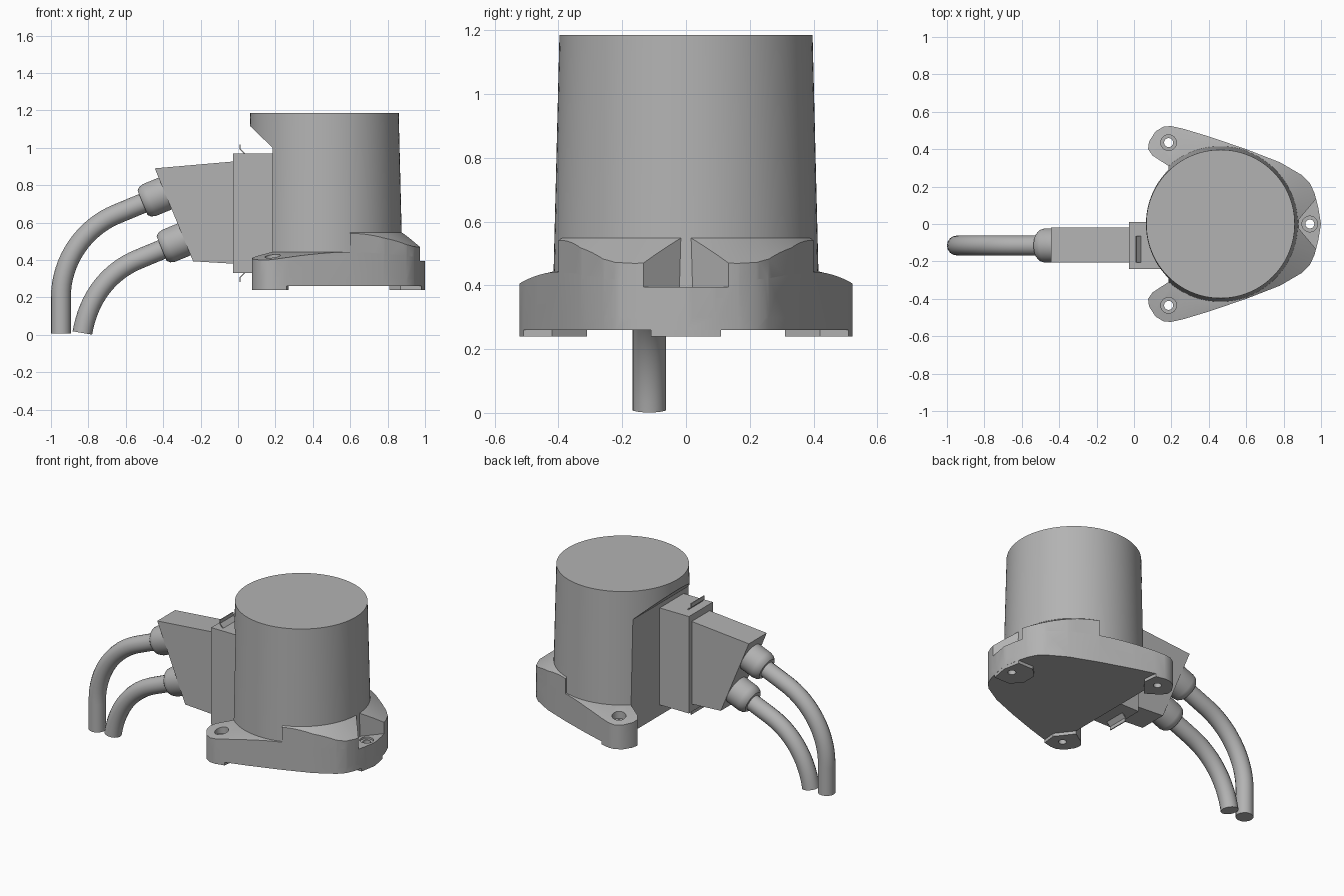
import bpy
import bmesh
import math
from mathutils import Vector

default = bpy.data.objects.get("Cube")
if default:
    bpy.data.objects.remove(default, do_unlink=True)

grey = bpy.data.materials.new("plain grey")
grey.use_nodes = True
grey.diffuse_color = (0.45, 0.45, 0.45, 1)
grey.node_tree.nodes["Principled BSDF"].inputs["Base Color"].default_value = (0.45, 0.45, 0.45, 1)

CENTRE = 0.4625   # drum axis along x
CABLE_Y = -0.115  # middle plane of plug and cables


def link(name, bm):
    bmesh.ops.recalc_face_normals(bm, faces=bm.faces)
    mesh = bpy.data.meshes.new(name)
    bm.to_mesh(mesh)
    bm.free()
    obj = bpy.data.objects.new(name, mesh)
    bpy.context.collection.objects.link(obj)
    return obj


def prism(name, points, lo, hi, side=False):
    """Extrude an outline along z, or an x-z outline along y when side is set."""
    bm = bmesh.new()
    put = (lambda p, h: (p[0], h, p[1])) if side else (lambda p, h: (p[0], p[1], h))
    face = bm.faces.new([bm.verts.new(put(p, lo)) for p in points])
    top = bmesh.ops.extrude_face_region(bm, geom=[face])["geom"]
    shift = Vector(put((0, 0), hi - lo))
    bmesh.ops.translate(bm, vec=shift, verts=[v for v in top if isinstance(v, bmesh.types.BMVert)])
    return link(name, bm)


def frustum(name, x, y, z0, z1, r0, r1, sides=96):
    bm = bmesh.new()
    bmesh.ops.create_cone(bm, cap_ends=True, segments=sides, radius1=r0, radius2=r1, depth=z1 - z0)
    bmesh.ops.translate(bm, vec=(x, y, (z0 + z1) / 2), verts=bm.verts)
    return link(name, bm)


def combine(obj, other, operation):
    """Apply a boolean and discard the helper."""
    mod = obj.modifiers.new("combine", "BOOLEAN")
    mod.operation, mod.solver, mod.object = operation, "EXACT", other
    bpy.context.view_layer.objects.active = obj
    bpy.ops.object.modifier_apply(modifier=mod.name)
    bpy.data.objects.remove(other, do_unlink=True)


def finish(obj, smooth=True):
    obj.data.materials.clear()
    obj.data.materials.append(grey)
    for poly in obj.data.polygons:
        poly.material_index = 0
    if smooth:
        bpy.ops.object.select_all(action="DESELECT")
        obj.select_set(True)
        bpy.context.view_layer.objects.active = obj
        bpy.ops.object.shade_smooth_by_angle(angle=math.radians(30))


def mirrored(half):
    return half + [(x, -y) for x, y in reversed(half) if y > 0]


# Three-lobed base flange, its top sloping gently away from the drum
half = [(0.185, 0.31), (0.10, 0.365), (0.075, 0.40), (0.08, 0.44), (0.115, 0.495),
        (0.16, 0.522), (0.20, 0.523), (0.26, 0.51), (0.40, 0.468), (0.60, 0.40),
        (0.78, 0.33), (0.90, 0.26), (0.94, 0.22), (0.965, 0.165), (0.985, 0.09), (1.0, 0)]
base = prism("base_flange", mirrored(half), 0.26, 0.60)
combine(base, frustum("slope", CENTRE, 0, 0.25, 0.445, 1.258, 0.41), "INTERSECT")

# Steeper raised shoulder on the right-hand lobe
shoulder = prism("shoulder", mirrored([p for p in half if p[0] > 0.59]), 0.30, 0.60)
combine(shoulder, frustum("steep", CENTRE, 0, 0.25, 0.55, 0.851, 0.41), "INTERSECT")
combine(base, shoulder, "UNION")

# Wedge pocket giving access to the right-hand screw
pocket = prism("pocket", [(0.868, 0.008), (0.868, -0.008), (1.02, -0.19), (1.02, 0.19)], 0.395, 0.70)
combine(base, pocket, "DIFFERENCE")

# Feet under each lobe
lug = half[:8] + [(0.27, 0.42)]
feet = [prism("back_foot", lug, 0.24, 0.262),
        prism("front_foot", [(x, -y) for x, y in lug], 0.24, 0.262),
        prism("right_foot", mirrored([(0.81, 0.05), (0.87, 0.11), (0.98, 0.11), (1.0, 0)]), 0.24, 0.262)]

# Counterbored screw holes through lobes and feet
for (x, y), foot in zip([(0.185, 0.435), (0.185, -0.435), (0.94, 0)], feet):
    combine(base, frustum("counterbore", x, y, 0.383, 0.50, 0.042, 0.042, 32), "DIFFERENCE")
    for part in (base, foot):
        combine(part, frustum("hole", x, y, 0.20, 0.50, 0.024, 0.024, 32), "DIFFERENCE")
    finish(foot)
finish(base)

# Tapered drum, cut flat on the plug side under a slanted overhang
drum = frustum("drum", CENTRE, 0, 0.30, 1.185, 0.419, 0.397)
notch = prism("notch", [(-0.1, 0.2), (0.185, 0.2), (0.185, 1.0), (0.05, 1.13), (-0.1, 1.13)],
              -0.6, 0.6, side=True)
combine(drum, notch, "DIFFERENCE")
finish(drum)

# Socket housing and tapered plug hood
finish(prism("socket_housing", [(-0.028, 0.33), (0.20, 0.33), (0.20, 0.97), (-0.028, 0.97)],
             -0.24, 0.01, side=True), False)
finish(prism("plug_hood", [(-0.02, 0.38), (-0.24, 0.393), (-0.445, 0.89), (-0.02, 0.927)],
             -0.207, -0.02, side=True), False)

# Thin bent latches above and below the housing
for name, z, up in (("upper_latch", 0.965, 1), ("lower_latch", 0.335, -1)):
    path = [(0.034, 0), (0.007, 0.027), (0.007, 0.052), (0.013, 0.052), (0.013, 0.03), (0.042, 0)]
    finish(prism(name, [(x, z + up * h) for x, h in path], -0.205, -0.065, side=True), False)

# Cable glands, square to the slanted hood face, with eased outer rims
AXIS = Vector((-0.925, 0, -0.38)).normalized()


def gland(name, x, z):
    bm = bmesh.new()
    profile = [(0, -0.03), (0.092, -0.03), (0.092, 0.09), (0.085, 0.115), (0.07, 0.13), (0, 0.13)]
    verts = [bm.verts.new((r, 0, h)) for r, h in profile]
    edges = [bm.edges.new(pair) for pair in zip(verts, verts[1:])]
    bmesh.ops.spin(bm, geom=verts + edges, axis=(0, 0, 1), cent=(0, 0, 0),
                   angle=math.tau, steps=48)
    bmesh.ops.remove_doubles(bm, verts=bm.verts, dist=0.0005)
    bmesh.ops.rotate(bm, matrix=AXIS.to_track_quat("Z", "Y").to_matrix(), verts=bm.verts)
    bmesh.ops.translate(bm, vec=(x, CABLE_Y, z), verts=bm.verts)
    finish(link(name, bm))


gland("upper_gland", -0.39, 0.755)
gland("lower_gland", -0.288, 0.51)


# Drooping cables
def cable(name, knots):
    curve = bpy.data.curves.new(name, "CURVE")
    curve.dimensions = "3D"
    curve.bevel_depth = 0.053
    curve.bevel_resolution = 6
    curve.use_fill_caps = True
    curve.resolution_u = 16
    spline = curve.splines.new("BEZIER")
    spline.bezier_points.add(len(knots) - 1)
    for point, trio in zip(spline.bezier_points, knots):
        point.handle_left_type = point.handle_right_type = "FREE"
        point.handle_left, point.co, point.handle_right = [(x, CABLE_Y, z) for x, z in trio]
    obj = bpy.data.objects.new(name, curve)
    bpy.context.collection.objects.link(obj)
    bpy.ops.object.select_all(action="DESELECT")
    obj.select_set(True)
    bpy.context.view_layer.objects.active = obj
    bpy.ops.object.convert(target="MESH")
    finish(bpy.context.view_layer.objects.active)


cable("upper_cable", [
    [(-0.42, 0.74), (-0.45, 0.728), (-0.50, 0.707)],
    [(-0.60, 0.666), (-0.65, 0.645), (-0.82, 0.575)],
    [(-0.947, 0.40), (-0.947, 0.20), (-0.947, 0.15)],
    [(-0.947, 0.06), (-0.947, 0.008), (-0.947, 0.0)]])
cable("lower_cable", [
    [(-0.32, 0.492), (-0.35, 0.48), (-0.40, 0.459)],
    [(-0.48, 0.426), (-0.53, 0.405), (-0.69, 0.34)],
    [(-0.80, 0.20), (-0.832, 0.010), (-0.835, 0.0)]])
